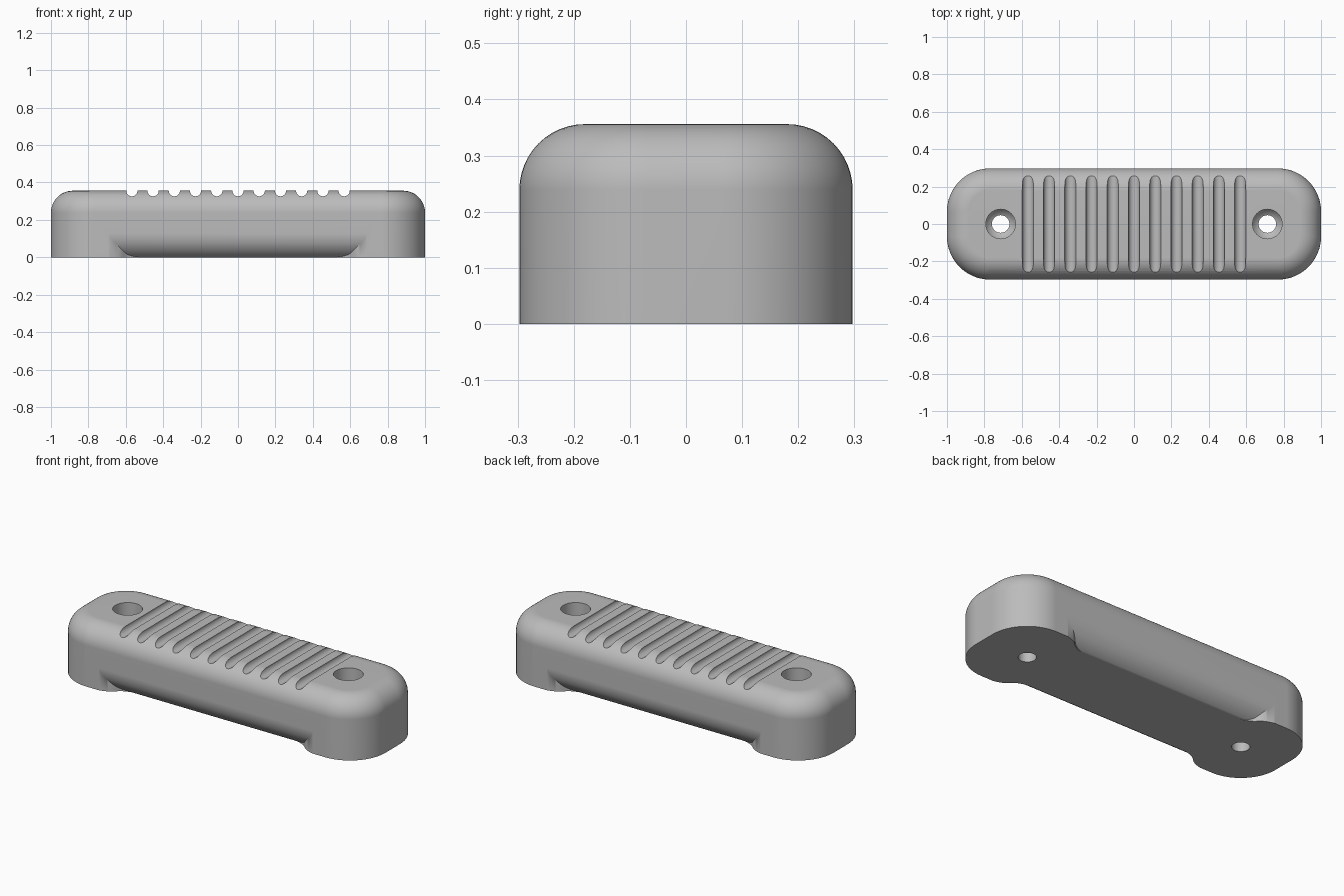
import bpy, bmesh, math
from math import sin, cos, pi
from mathutils import Matrix

if "Cube" in bpy.data.objects:
    bpy.data.objects.remove(bpy.data.objects["Cube"], do_unlink=True)

LENGTH, WIDTH, HEIGHT = 2.0, 0.594, 0.356
CORNER, ROUND = 0.23, 0.117

grey = bpy.data.materials.new("grey plastic")
grey.use_nodes = True
colour = (0.5, 0.5, 0.5, 1)
grey.diffuse_color = colour
grey.node_tree.nodes["Principled BSDF"].inputs["Base Color"].default_value = colour


def make(name, bm):
    bmesh.ops.recalc_face_normals(bm, faces=bm.faces[:])
    mesh = bpy.data.meshes.new(name)
    bm.to_mesh(mesh)
    bm.free()
    obj = bpy.data.objects.new(name, mesh)
    bpy.context.collection.objects.link(obj)
    mesh.materials.append(grey)
    return obj


def loft(bm, rings):
    """Skin closed rings of points and cap both ends."""
    rows = [[bm.verts.new(p) for p in ring] for ring in rings]
    n = len(rows[0])
    for a, b in zip(rows, rows[1:]):
        for i in range(n):
            j = (i + 1) % n
            bm.faces.new((a[i], a[j], b[j], b[i]))
    bm.faces.new(rows[0])
    bm.faces.new(rows[-1])


def outline(inset, z, steps=16):
    """Rounded rectangle seen from above."""
    pts = []
    r = CORNER - inset
    for q, (sx, sy) in enumerate(((1, 1), (-1, 1), (-1, -1), (1, -1))):
        cx, cy = sx * (LENGTH / 2 - CORNER), sy * (WIDTH / 2 - CORNER)
        for k in range(steps + 1):
            a = (q + k / steps) * pi / 2
            pts.append((cx + r * cos(a), cy + r * sin(a), z))
    return pts


# Bar with rounded ends and a rounded top edge
bm = bmesh.new()
rings = [outline(0, 0)]
for k in range(13):
    a = k / 12 * pi / 2
    rings.append(outline(ROUND * (1 - cos(a)), HEIGHT - ROUND * (1 - sin(a))))
loft(bm, rings)
bar = make("grip_bar", bm)

# Cutter for the eleven grip grooves across the top
bm = bmesh.new()
for i in range(11):
    place = Matrix.Translation(((i - 5) * 0.1135, 0, HEIGHT)) @ Matrix.Rotation(pi / 2, 4, "X")
    bmesh.ops.create_cone(bm, cap_ends=True, segments=28, radius1=0.03,
                          radius2=0.03, depth=0.9, matrix=place)
cutters = [make("groove_cutter", bm)]

# Cutters for the two stepped screw holes
bm = bmesh.new()
for x in (-0.713, 0.713):
    steps = ((0.047, -0.1), (0.047, 0.16), (0.065, 0.17), (0.079, 0.19), (0.079, 0.5))
    loft(bm, [[(x + r * cos(t * pi / 20), r * sin(t * pi / 20), z) for t in range(40)]
              for r, z in steps])
cutters.append(make("hole_cutter", bm))

# Cutters for the undercut finger recesses along both long sides
RISE, INSET = 0.13, 0.08
radius = (RISE ** 2 + INSET ** 2) / (2 * INSET)
sweep = math.asin(RISE / radius)
for side in (-1, 1):
    rings = [[(s * 0.7, side * 0.36, z) for s, z in
              ((-1, -0.05), (1, -0.05), (1, RISE), (-1, RISE))]]
    for k in range(17):
        a = sweep * k / 16
        depth = radius * (1 - cos(a))
        u = 2 * depth / INSET - 1
        x = 0.69 - 0.16 * (0.5 + 0.25 * (u + u ** 3))
        y = side * (WIDTH / 2 - depth)
        z = RISE - radius * sin(a)
        rings.append([(-x, y, -0.05), (x, y, -0.05), (x, y, z), (-x, y, z)])
    bm = bmesh.new()
    loft(bm, rings)
    cutters.append(make("recess_cutter", bm))

# Carve the bar
bpy.ops.object.select_all(action="DESELECT")
bar.select_set(True)
bpy.context.view_layer.objects.active = bar
for cutter in cutters:
    cutter.hide_render = True
    mod = bar.modifiers.new("carve", "BOOLEAN")
    mod.operation, mod.solver, mod.object = "DIFFERENCE", "EXACT", cutter
    bpy.ops.object.modifier_apply(modifier=mod.name)
    bpy.data.objects.remove(cutter, do_unlink=True)

bpy.ops.object.shade_smooth_by_angle(angle=math.radians(32))
weighted = bar.modifiers.new("even shading", "WEIGHTED_NORMAL")
weighted.keep_sharp = True
